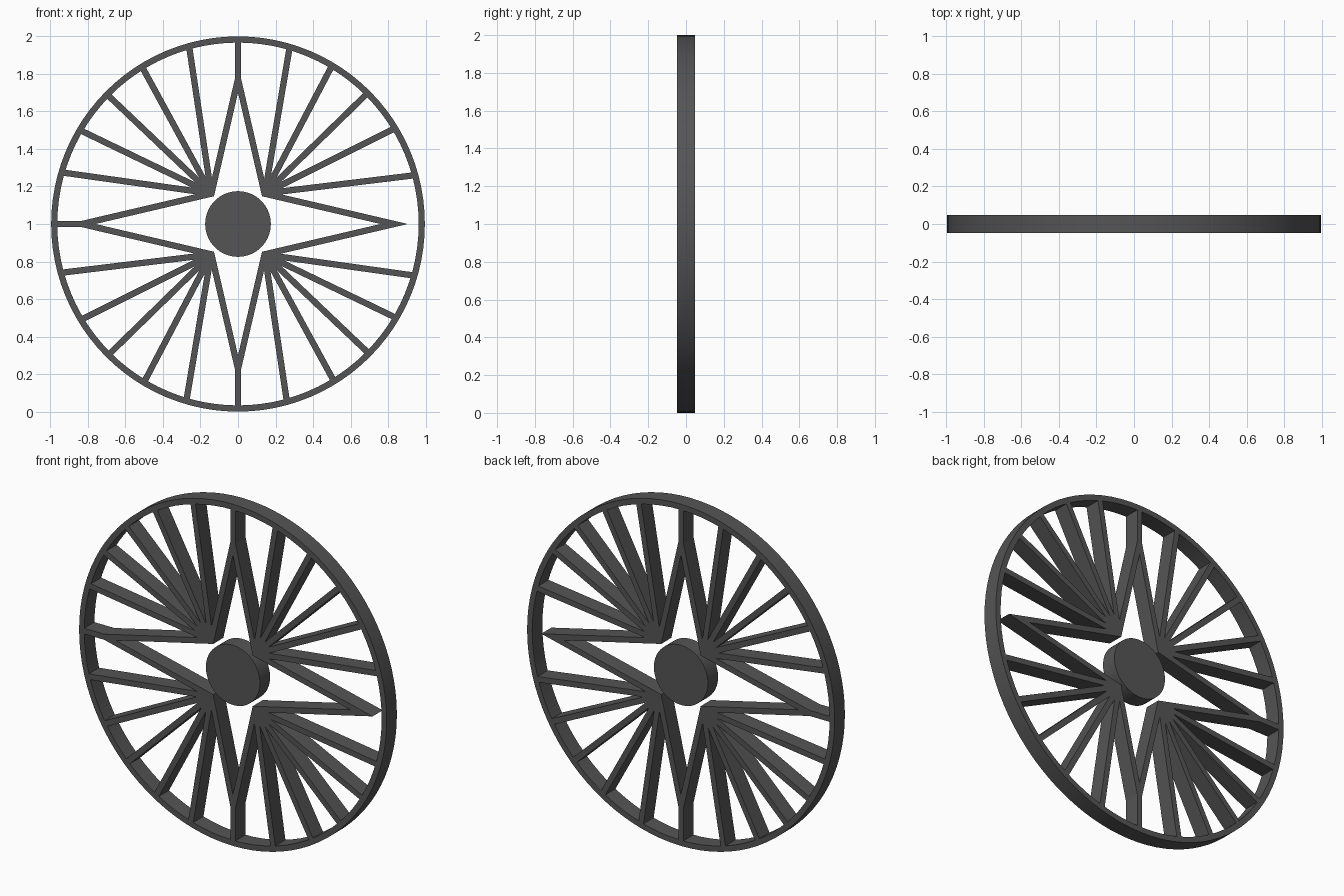
import bpy, bmesh, math
from mathutils import Vector

if "Cube" in bpy.data.objects:
    bpy.data.objects.remove(bpy.data.objects["Cube"])

H = 0.047          # half depth of every part
W = 0.033          # bar width
CZ = 1.0           # wheel centre height

mat = bpy.data.materials.new("dark_grey")
mat.diffuse_color = (0.09, 0.09, 0.09, 1)
mat.use_nodes = True
mat.node_tree.nodes["Principled BSDF"].inputs["Base Color"].default_value = mat.diffuse_color


def finish(name, bm):
    bmesh.ops.recalc_face_normals(bm, faces=bm.faces)
    me = bpy.data.meshes.new(name)
    bm.to_mesh(me)
    bm.free()
    ob = bpy.data.objects.new(name, me)
    ob.location.z = CZ
    me.materials.append(mat)
    bpy.context.collection.objects.link(ob)
    return ob


def prism(name, pts, h=H):
    """Extrude an XZ outline through the wheel depth."""
    bm = bmesh.new()
    f = bm.faces.new([bm.verts.new((x, -h, z)) for x, z in pts])
    r = bmesh.ops.extrude_face_region(bm, geom=[f])
    verts = [v for v in r["geom"] if isinstance(v, bmesh.types.BMVert)]
    bmesh.ops.translate(bm, verts=verts, vec=(0, 2 * h, 0))
    return finish(name, bm)


def bar(name, a, b):
    a, b = Vector(a), Vector(b)
    d = (b - a).normalized()
    n = Vector((-d.y, d.x)) * W / 2
    return prism(name, [a - n, b - n, b + n, a + n])


def turn(p, k):
    x, z = p
    for _ in range(k):
        x, z = z, -x
    return (x, z)


def smooth(ob):
    bpy.ops.object.select_all(action='DESELECT')
    ob.select_set(True)
    bpy.context.view_layer.objects.active = ob
    bpy.ops.object.shade_smooth_by_angle(angle=math.radians(30))


# Rim: rectangular section swept round the wheel axis
N = 96
bm = bmesh.new()
rings = []
for i in range(N):
    a = 2 * math.pi * i / N
    rings.append([bm.verts.new((r * 0.996 * math.cos(a), y, r * math.sin(a)))
                  for r, y in ((1.0, -H), (1.0, H), (0.967, H), (0.967, -H))])
for i in range(N):
    p, q = rings[i], rings[(i + 1) % N]
    for j in range(4):
        k = (j + 1) % 4
        bm.faces.new((p[j], p[k], q[k], q[j]))
smooth(finish("rim", bm))

# Hub disc
smooth(prism("hub", [(0.175 * math.cos(2 * math.pi * i / 64),
                      0.175 * math.sin(2 * math.pi * i / 64)) for i in range(64)]))

# Four-pointed star: one chevron per direction (top, right, bottom, left)
for k, side in enumerate(("top", "right", "bottom", "left")):
    cx, cz = (0.128, 0.148) if k % 2 == 0 else (0.148, 0.128)
    apex = 0.70 if k % 2 == 0 else 0.76
    d = Vector((-cx, apex - cz)).normalized()
    sx, sz = cx + d.y * W, cz - d.x * W
    tip = apex + W / abs(d.x)
    outline = [(-sx, sz), (-cx, cz), (0, apex), (cx, cz), (sx, sz), (0, tip)]
    prism("star_point_" + side, [turn(p, k) for p in outline])
    # Short stub joins the point to the rim, absent on the right
    if side != "right":
        bar("stub_" + side, turn((0, tip - 0.08), k), turn((0, 0.98), k))

# Fans of five spokes in each quadrant
for k in range(4):
    for i, deg in enumerate((16.3, 30.7, 44.7, 58.6, 74.6)):
        a = math.radians(deg)
        end = turn((0.98 * math.sin(a), 0.98 * math.cos(a)), k)
        sx, sz = turn((1, 1), k)
        bar(f"fan_spoke_{k}_{i}", (0.143 * sx, 0.163 * sz), end)
